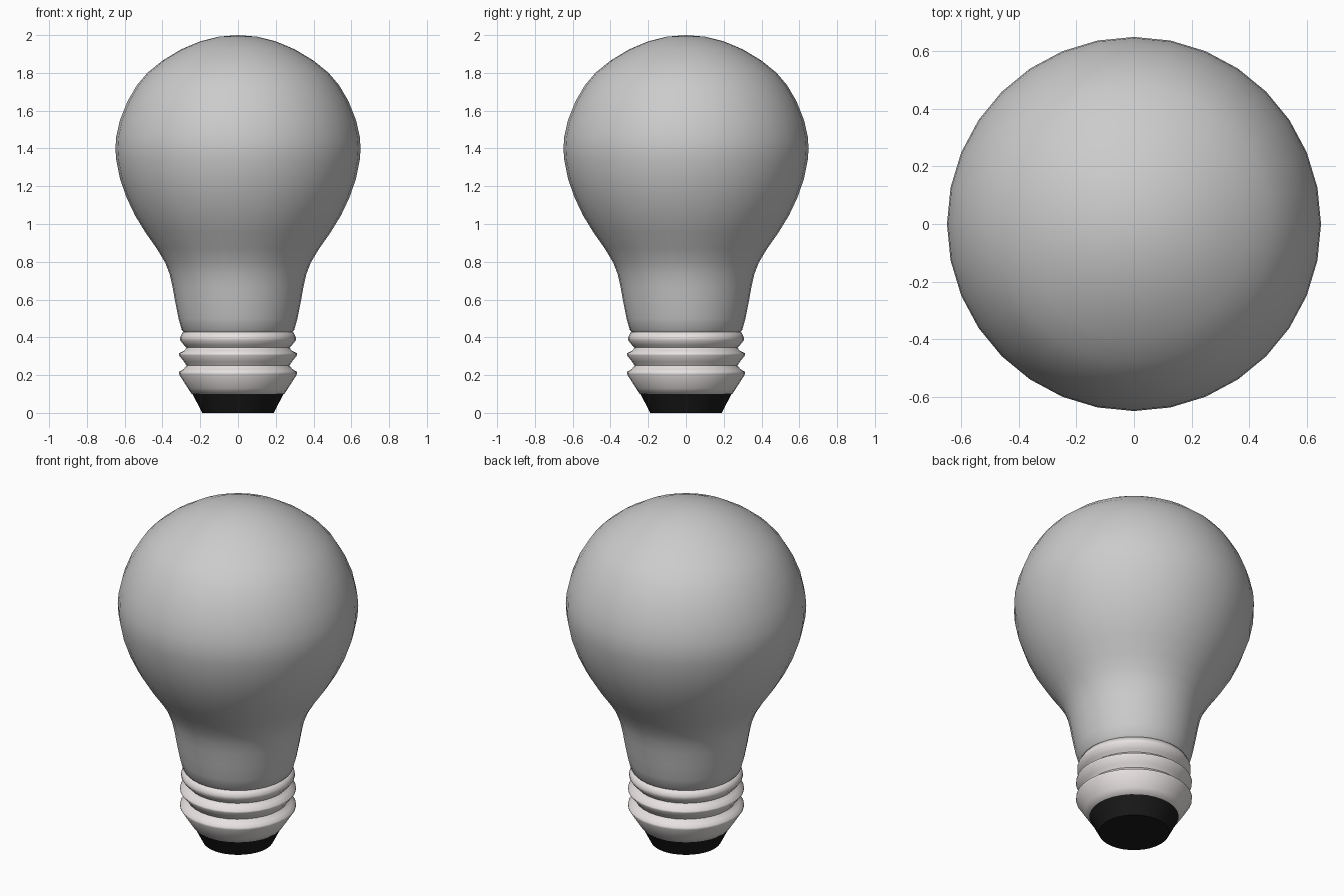
import bpy, bmesh, math

if "Cube" in bpy.data.objects:
    bpy.data.objects.remove(bpy.data.objects["Cube"])

SIDES = 32


def material(name, colour):
    mat = bpy.data.materials.new(name)
    mat.diffuse_color = colour
    mat.use_nodes = True
    mat.node_tree.nodes["Principled BSDF"].inputs["Base Color"].default_value = mat.diffuse_color
    return mat


def lathe(name, profile, angle, mat=None):
    """Spin a (radius, height) profile about z; radius 0 makes a pole."""
    bm = bmesh.new()
    rings = []
    for r, z in profile:
        if r == 0:
            rings.append([bm.verts.new((0, 0, z))] * SIDES)
        else:
            rings.append([bm.verts.new((r * math.cos(2 * math.pi * i / SIDES),
                                        r * math.sin(2 * math.pi * i / SIDES), z))
                          for i in range(SIDES)])
    for low, high in zip(rings, rings[1:]):
        for i in range(SIDES):
            j = (i + 1) % SIDES
            bm.faces.new(list(dict.fromkeys((low[i], low[j], high[j], high[i]))))
    bmesh.ops.recalc_face_normals(bm, faces=bm.faces)
    mesh = bpy.data.meshes.new(name)
    bm.to_mesh(mesh)
    bm.free()
    obj = bpy.data.objects.new(name, mesh)
    bpy.context.collection.objects.link(obj)
    if mat:
        mesh.materials.append(mat)
    bpy.ops.object.select_all(action='DESELECT')
    obj.select_set(True)
    bpy.context.view_layer.objects.active = obj
    bpy.ops.object.shade_smooth_by_angle(angle=math.radians(angle))
    return obj


# Pear-shaped glass envelope
lathe("glass_bulb", [
    (0.285, 0.425), (0.298, 0.44), (0.315, 0.50), (0.333, 0.59), (0.347, 0.67), (0.362, 0.735),
    (0.385, 0.795), (0.43, 0.87), (0.49, 0.955), (0.545, 1.045), (0.59, 1.14),
    (0.625, 1.24), (0.645, 1.34), (0.649, 1.40), (0.645, 1.46), (0.625, 1.55),
    (0.585, 1.65), (0.535, 1.735), (0.48, 1.80), (0.40, 1.865), (0.30, 1.925),
    (0.20, 1.967), (0.10, 1.992), (0, 2.0)], 60)

# Screw cap with three thread ridges, closed at both ends
lathe("screw_cap", [
    (0, 0.10), (0.245, 0.10), (0.265, 0.13), (0.313, 0.205), (0.313, 0.217),
    (0.29, 0.23), (0.272, 0.25), (0.285, 0.27), (0.313, 0.305), (0.313, 0.315),
    (0.285, 0.33), (0.272, 0.345), (0.287, 0.36), (0.307, 0.385), (0.307, 0.40),
    (0.293, 0.428), (0, 0.428)], 70,
    material("cap_metal", (0.8, 0.76, 0.75, 1)))

# Black insulating contact
lathe("base_contact", [
    (0, 0), (0.19, 0), (0.215, 0.05), (0.242, 0.102), (0, 0.102)], 40,
    material("insulator_black", (0.01, 0.01, 0.01, 1)))
